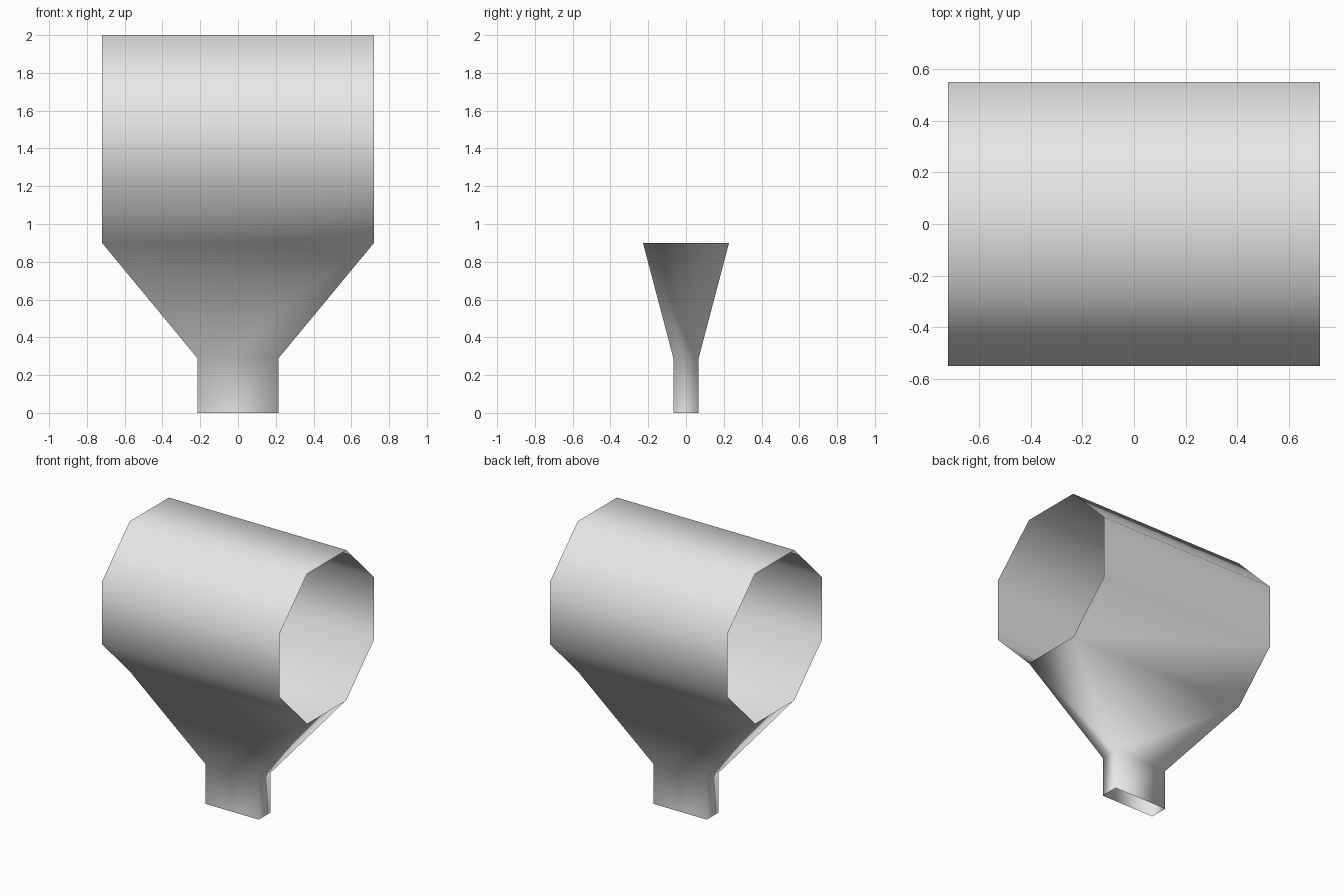
import bpy, bmesh
from math import pi
from mathutils import Matrix

cube = bpy.data.objects.get("Cube")
if cube:
    bpy.data.objects.remove(cube, do_unlink=True)

grey = bpy.data.materials.new("plain_grey")
grey.use_nodes = True
grey.diffuse_color = (0.8, 0.8, 0.8, 1)
grey.node_tree.nodes["Principled BSDF"].inputs["Base Color"].default_value = grey.diffuse_color

# Open octagonal tube lying along x, flat side down
FLAT = 0.55
bm = bmesh.new()
bmesh.ops.create_cone(bm, cap_ends=False, segments=8, depth=1.44,
                      radius1=1, radius2=1)
bmesh.ops.rotate(bm, verts=bm.verts, matrix=Matrix.Rotation(pi / 8, 3, "Z"))
bmesh.ops.rotate(bm, verts=bm.verts, matrix=Matrix.Rotation(pi / 2, 3, "Y"))
size = FLAT / max(v.co.z for v in bm.verts)
bmesh.ops.scale(bm, verts=bm.verts, vec=(1, size, size))
bmesh.ops.translate(bm, verts=bm.verts, vec=(0, 0, 2 - FLAT))

# Open the bottom side, then draw its rim down into the funnel and the neck
bottom = min(bm.faces, key=lambda f: f.calc_center_median().z)
rim = list(bottom.edges)
bmesh.ops.delete(bm, geom=[bottom], context="FACES_ONLY")
for z in (0.29, 0):
    new = bmesh.ops.extrude_edge_only(bm, edges=rim)["geom"]
    rim = [g for g in new if isinstance(g, bmesh.types.BMEdge)]
    for v in (g for g in new if isinstance(g, bmesh.types.BMVert)):
        v.co = (0.215 if v.co.x > 0 else -0.215,
                0.067 if v.co.y > 0 else -0.067, z)

# Smooth surface facing outwards
bmesh.ops.recalc_face_normals(bm, faces=bm.faces)
top = max(bm.faces, key=lambda f: f.calc_center_median().z)
if top.normal.z < 0:
    bmesh.ops.reverse_faces(bm, faces=bm.faces)
for f in bm.faces:
    f.smooth = True

mesh = bpy.data.meshes.new("funnel_tube")
bm.to_mesh(mesh)
bm.free()
mesh.materials.append(grey)
bpy.context.collection.objects.link(bpy.data.objects.new("funnel_tube", mesh))
